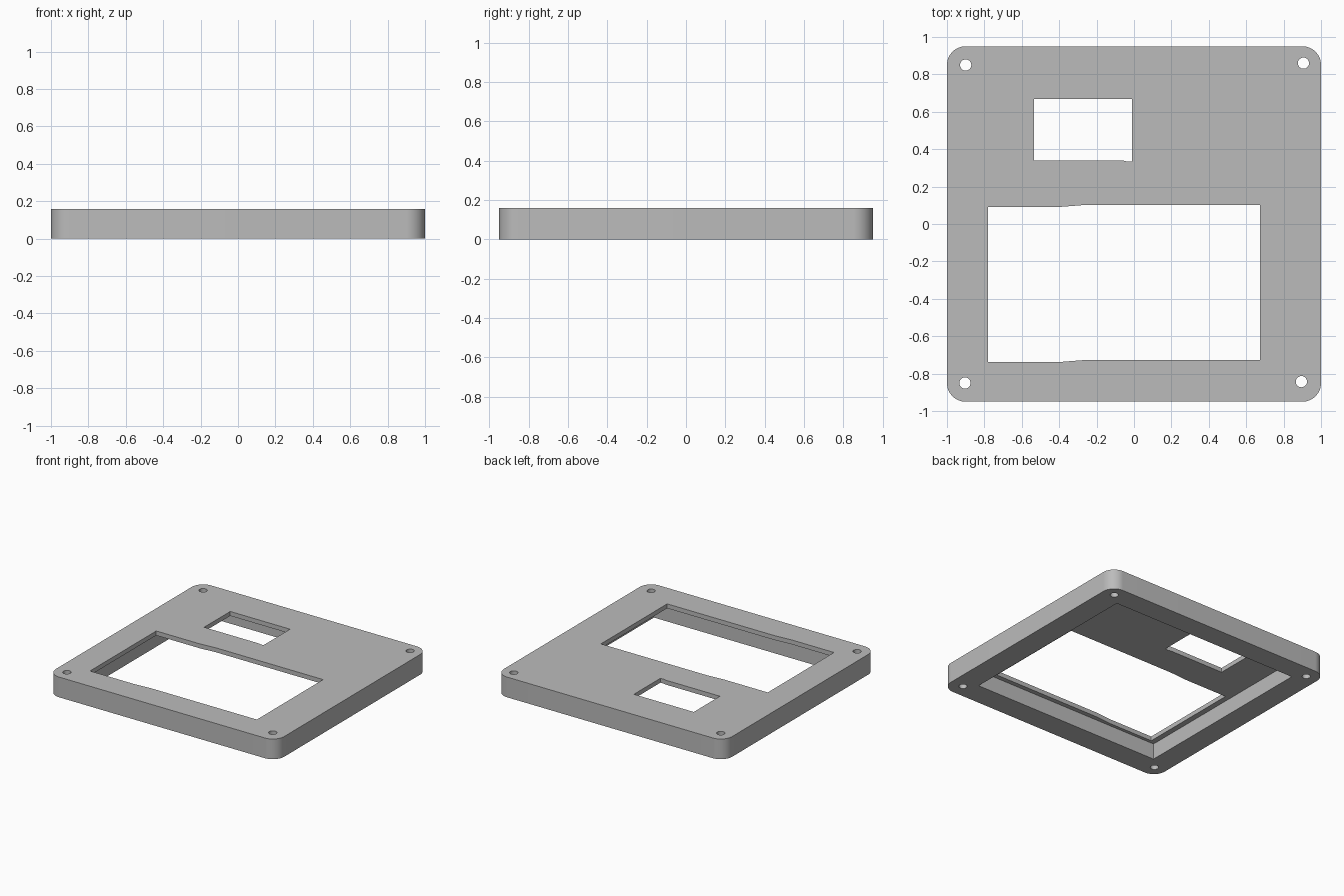
import bpy, bmesh
from math import cos, sin, pi, radians

cube = bpy.data.objects.get("Cube")
if cube:
    bpy.data.objects.remove(cube, do_unlink=True)

HALF_X, HALF_Y, HEIGHT = 1.0, 0.95, 0.16
CORNER_R, HOLE_R = 0.1, 0.03
ROOF_Z = 0.125      # underside of the thin top plate


def prism(name, outline, z0, z1):
    """Extrude a counter-clockwise outline from z0 to z1."""
    bm = bmesh.new()
    base = bm.faces.new([bm.verts.new((x, y, z0)) for x, y in outline])
    top = bmesh.ops.extrude_face_region(bm, geom=[base])["geom"]
    verts = [v for v in top if isinstance(v, bmesh.types.BMVert)]
    bmesh.ops.translate(bm, verts=verts, vec=(0, 0, z1 - z0))
    bmesh.ops.recalc_face_normals(bm, faces=bm.faces)
    mesh = bpy.data.meshes.new(name)
    bm.to_mesh(mesh)
    bm.free()
    obj = bpy.data.objects.new(name, mesh)
    bpy.context.collection.objects.link(obj)
    return obj


def arc(cx, cy, r, start, sweep, steps):
    return [(cx + r * cos(start + sweep * i / steps),
             cy + r * sin(start + sweep * i / steps)) for i in range(steps + 1)]


def rectangle(x0, x1, y0, y1):
    return [(x0, y0), (x1, y0), (x1, y1), (x0, y1)]


# Rounded slab
outline = []
for i, (sx, sy) in enumerate([(1, 1), (-1, 1), (-1, -1), (1, -1)]):
    outline += arc(sx * (HALF_X - CORNER_R), sy * (HALF_Y - CORNER_R),
                   CORNER_R, i * pi / 2, pi / 2, 16)
cover = prism("cover_plate", outline, 0, HEIGHT)

# Underside recess, the two window openings and the screw holes
large_window = [(-0.78, -0.738), (-0.40, -0.738), (-0.26, -0.727), (0.674, -0.727),
                (0.674, 0.102), (-0.26, 0.102), (-0.40, 0.091), (-0.78, 0.091)]
small_window = [(-0.535, 0.34), (-0.06, 0.34), (-0.04, 0.335), (-0.011, 0.335),
                (-0.011, 0.667), (-0.535, 0.667)]
cutters = [
    prism("recess_cutter", rectangle(-0.823, 0.815, -0.763, 0.779), -0.1, ROOF_Z),
    prism("large_window_cutter", large_window, 0.05, 0.3),
    prism("small_window_cutter", small_window, 0.05, 0.3),
]
for x, y in [(-0.90, 0.85), (0.906, 0.86), (-0.904, -0.85), (0.895, -0.843)]:
    circle = arc(x, y, HOLE_R, 0, 2 * pi, 32)[:-1]
    cutters.append(prism("screw_hole_cutter", circle, -0.1, 0.3))

bpy.ops.object.select_all(action='DESELECT')
bpy.context.view_layer.objects.active = cover
cover.select_set(True)
for cutter in cutters:
    cutter.hide_render = True
    mod = cover.modifiers.new(cutter.name, 'BOOLEAN')
    mod.operation = 'DIFFERENCE'
    mod.solver = 'EXACT'
    mod.object = cutter
    bpy.ops.object.modifier_apply(modifier=mod.name)
    bpy.data.objects.remove(cutter, do_unlink=True)

# Smooth rounded corners and hole walls, crisp edges elsewhere
bpy.ops.object.shade_smooth_by_angle(angle=radians(30))

# Plain grey finish
grey = bpy.data.materials.new("plain_grey")
grey.use_nodes = True
colour = (0.5, 0.5, 0.5, 1)
grey.diffuse_color = colour
grey.node_tree.nodes["Principled BSDF"].inputs["Base Color"].default_value = colour
cover.data.materials.clear()
cover.data.materials.append(grey)
